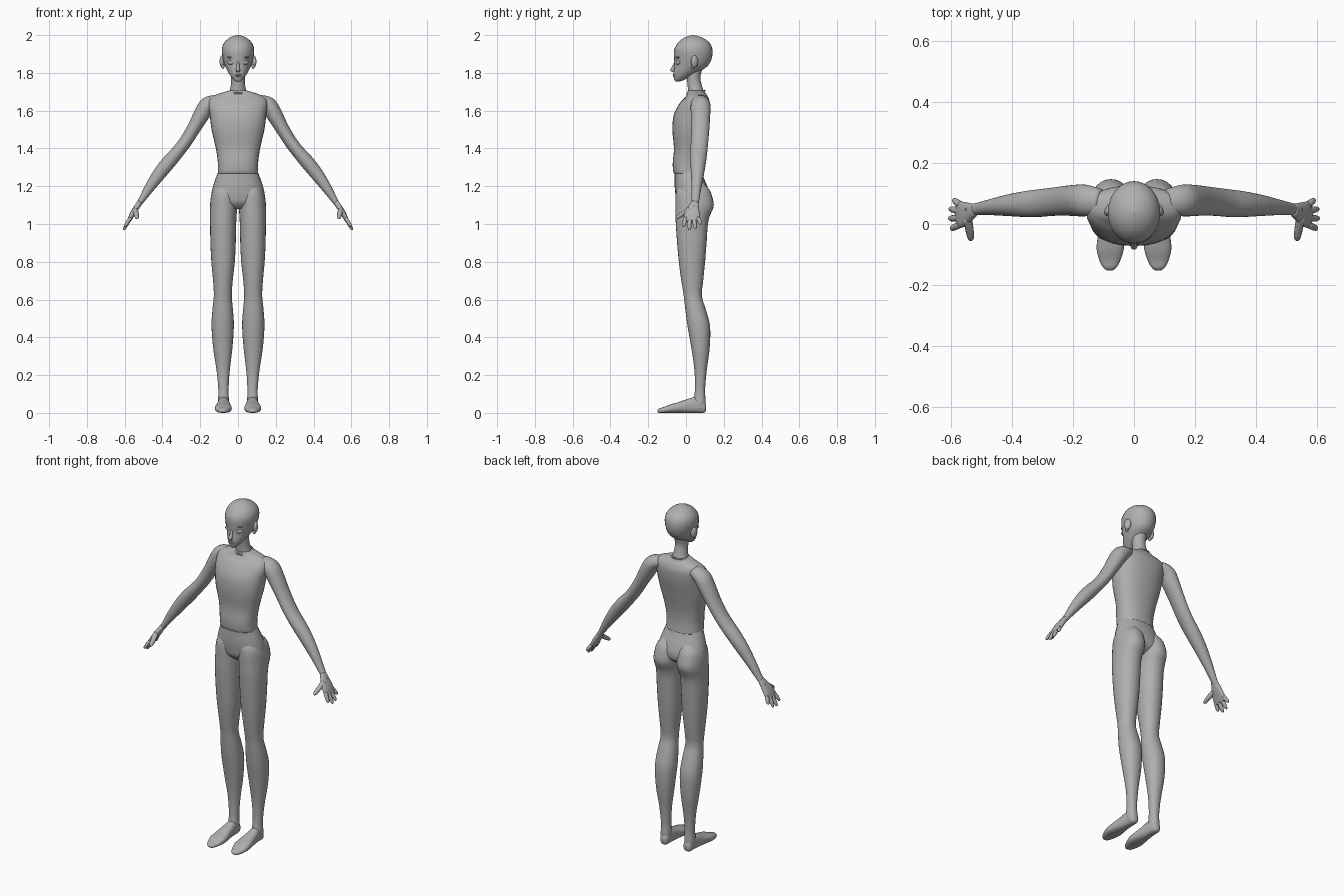
import bpy, bmesh, math
from mathutils import Vector, Matrix

grey = bpy.data.materials.new("plain grey")
grey.diffuse_color = (0.43, 0.43, 0.43, 1)


def finish(name, bm, mirror):
    bmesh.ops.recalc_face_normals(bm, faces=bm.faces)
    for f in bm.faces:
        f.smooth = True
    me = bpy.data.meshes.new(name)
    bm.to_mesh(me)
    bm.free()
    me.materials.append(grey)
    ob = bpy.data.objects.new(name, me)
    bpy.context.collection.objects.link(ob)
    if mirror:
        ob.modifiers.new("Mirror", 'MIRROR').use_mirror_merge = False
    return ob


def spline(rows, steps):
    """Catmull-Rom through rows of numbers."""
    rows = [Vector(r) for r in rows]
    out = []
    for i in range(len(rows) - 1):
        p0, p1, p2, p3 = rows[max(i - 1, 0)], rows[i], rows[i + 1], rows[min(i + 2, len(rows) - 1)]
        for s in range(steps):
            t = s / steps
            out.append(0.5 * (2 * p1 + (p2 - p0) * t + (2 * p0 - 5 * p1 + 4 * p2 - p3) * t * t
                              + (3 * p1 - p0 - 3 * p2 + p3) * t ** 3))
    return out + [rows[-1]]


def loft(name, stations, side, axis=None, mirror=True, power=2.0, steps=4, seg=28):
    """Skin rings (x, y, z, half width along side, half width across)."""
    pts = spline(stations, steps)
    bm = bmesh.new()
    rings = []
    for i, p in enumerate(pts):
        c = Vector(p[:3])
        t = Vector(axis) if axis else (Vector(pts[min(i + 1, len(pts) - 1)][:3])
                                       - Vector(pts[max(i - 1, 0)][:3])).normalized()
        u = Vector(side)
        u = (u - t * u.dot(t)).normalized()
        v = t.cross(u)
        ring = []
        for k in range(seg):
            a = 2 * math.pi * k / seg
            ca, sa = math.cos(a), math.sin(a)
            ca = math.copysign(abs(ca) ** (2 / power), ca)
            sa = math.copysign(abs(sa) ** (2 / power), sa)
            ring.append(bm.verts.new(c + u * ca * max(p[3], .001) + v * sa * max(p[4], .001)))
        rings.append(ring)
    for r, q in zip(rings, rings[1:]):
        for k in range(seg):
            j = (k + 1) % seg
            bm.faces.new((r[k], r[j], q[j], q[k]))
    bm.faces.new(rings[0])
    bm.faces.new(rings[-1])
    return finish(name, bm, mirror)


def column(name, rows, mirror=False, power=2.0):
    """Upright loft from rows (z, x min, x max, y front, y back)."""
    st = [((a + b) / 2, (f + k) / 2, z, (b - a) / 2, (k - f) / 2) for z, a, b, f, k in rows]
    return loft(name, st, (1, 0, 0), (0, 0, 1), mirror, power)


def body(name, rows, power=2.0):
    return column(name, [(z, -w, w, f, k) for z, w, f, k in rows], False, power)


def ball(name, loc, size, turn=0, mirror=True):
    bm = bmesh.new()
    m = Matrix.Translation(loc) @ Matrix.Rotation(turn, 4, 'Z') @ Matrix.Diagonal((*size, 1))
    bmesh.ops.create_uvsphere(bm, u_segments=20, v_segments=12, radius=1, matrix=m)
    return finish(name, bm, mirror)


# Head with chin and skull
body("head", [(1.755, .012, -.056, -.03), (1.765, .025, -.062, -.005), (1.785, .041, -.066, .035),
              (1.81, .056, -.065, .078), (1.84, .07, -.061, .118), (1.88, .081, -.063, .137),
              (1.92, .086, -.063, .14), (1.95, .079, -.05, .131), (1.975, .06, -.027, .107),
              (1.992, .033, .003, .073), (2.0, .004, .033, .043)])
body("neck", [(1.66, .048, .01, .1), (1.70, .044, .011, .094), (1.74, .037, .008, .082),
              (1.78, .036, .004, .076), (1.83, .04, .004, .09)])

# Face details and ears
ball("eyelid", (.035, -.043, 1.855), (.023, .011, .012), math.radians(22))
ball("brow", (.035, -.045, 1.882), (.026, .009, .006), math.radians(22))
ball("ear", (.083, .045, 1.86), (.013, .02, .032), math.radians(25))
ball("ear_lobe", (.08, .036, 1.833), (.008, .01, .012))
loft("nose", [(0, -.056, 1.86, .006, .006), (0, -.064, 1.835, .008, .009),
              (0, -.073, 1.815, .011, .011), (0, -.066, 1.804, .009, .006)],
     (1, 0, 0), (0, 0, 1), False)
ball("upper_lip", (0, -.063, 1.79), (.018, .007, .004), 0, False)
ball("lower_lip", (0, -.062, 1.783), (.015, .007, .004), 0, False)

# Shirt body with rolled collar and hem
body("shirt", [(1.268, .106, -.064, .086), (1.285, .106, -.069, .084), (1.33, .107, -.07, .081),
               (1.40, .117, -.064, .086), (1.50, .14, -.072, .106), (1.58, .15, -.064, .122),
               (1.64, .157, -.033, .126), (1.672, .142, -.004, .117), (1.692, .095, .008, .104),
               (1.706, .048, .008, .098)], 2.3)
loft("collar", [(.05 * math.cos(a), .053 + .046 * math.sin(a), 1.699 + .008 * math.sin(a), .004, .004)
                for a in [math.pi * i / 12 for i in range(25)]],
     (0, 0, 1), None, False, steps=2, seg=8)

# Hips and legs
body("hips", [(1.285, .102, -.06, .08), (1.25, .115, -.06, .092), (1.20, .132, -.06, .112),
              (1.15, .141, -.055, .125), (1.11, .125, -.045, .115), (1.08, .05, -.015, .07)], 2.2)
column("leg", [(1.22, .03, .10, -.03, .09), (1.18, .012, .132, -.05, .125), (1.14, .004, .144, -.056, .14),
               (1.09, .004, .148, -.056, .146), (1.02, .009, .148, -.055, .119),
               (.90, .012, .146, -.047, .109), (.80, .017, .141, -.038, .101),
               (.70, .028, .132, -.025, .091), (.62, .033, .128, -.012, .084),
               (.55, .027, .135, -.004, .104), (.46, .022, .14, .008, .127),
               (.34, .03, .131, .029, .125), (.22, .044, .113, .045, .109),
               (.12, .05, .104, .047, .101), (.06, .048, .106, .04, .104), (.02, .052, .102, .05, .1)],
       True, 2.15)

# Feet, heel to toe, with a flattened sole
loft("foot", [(.076, .107, .03, .012, .015), (.076, .095, .032, .024, .031), (.076, .05, .042, .029, .042),
              (.077, 0, .035, .035, .035), (.077, -.05, .027, .043, .027), (.078, -.085, .022, .044, .022),
              (.079, -.12, .015, .034, .015), (.079, -.142, .012, .022, .012), (.079, -.152, .01, .01, .006)],
     (1, 0, 0), (0, -1, 0), True, 2.5)

# Arms, shoulder to wrist
loft("arm", [(.11, .073, 1.655, .042, .03), (.16, .077, 1.63, .052, .043), (.195, .077, 1.575, .051, .042),
             (.232, .076, 1.51, .048, .036), (.275, .072, 1.44, .046, .034), (.315, .068, 1.387, .045, .034),
             (.36, .065, 1.335, .042, .037), (.413, .061, 1.27, .035, .035), (.47, .055, 1.19, .026, .026),
             (.515, .049, 1.12, .02, .016), (.54, .044, 1.085, .022, .014)], (0, 1, 0))

# Hands: palm, four fingers and thumb
loft("palm", [(.52, .047, 1.115, .019, .014), (.548, .036, 1.07, .036, .015), (.565, .031, 1.042, .043, .013),
              (.575, .031, 1.02, .042, .01), (.579, .031, 1.012, .035, .005)], (0, 1, 0), power=2.4)


def digit(name, base, tip, r):
    a, b = Vector(base), Vector(tip)
    rows = [(*a.lerp(b, t), r * k, r * k * .9) for t, k in
            ((0, 1), (.35, 1), (.7, .9), (.92, .65), (1, .15))]
    loft(name, rows, (0, 1, 0) if name != "thumb" else (1, 0, 0), steps=2, seg=10)


for i, (y0, y1, x1, z1) in enumerate([(-.002, -.016, .6, .985), (.02, .018, .606, .968),
                                      (.042, .05, .604, .973), (.063, .08, .592, .998)]):
    digit("finger_%d" % (i + 1), (.57, y0, 1.032), (x1, y1, z1), .0115)
digit("thumb", (.545, .02, 1.08), (.533, -.055, 1.028), .014)
